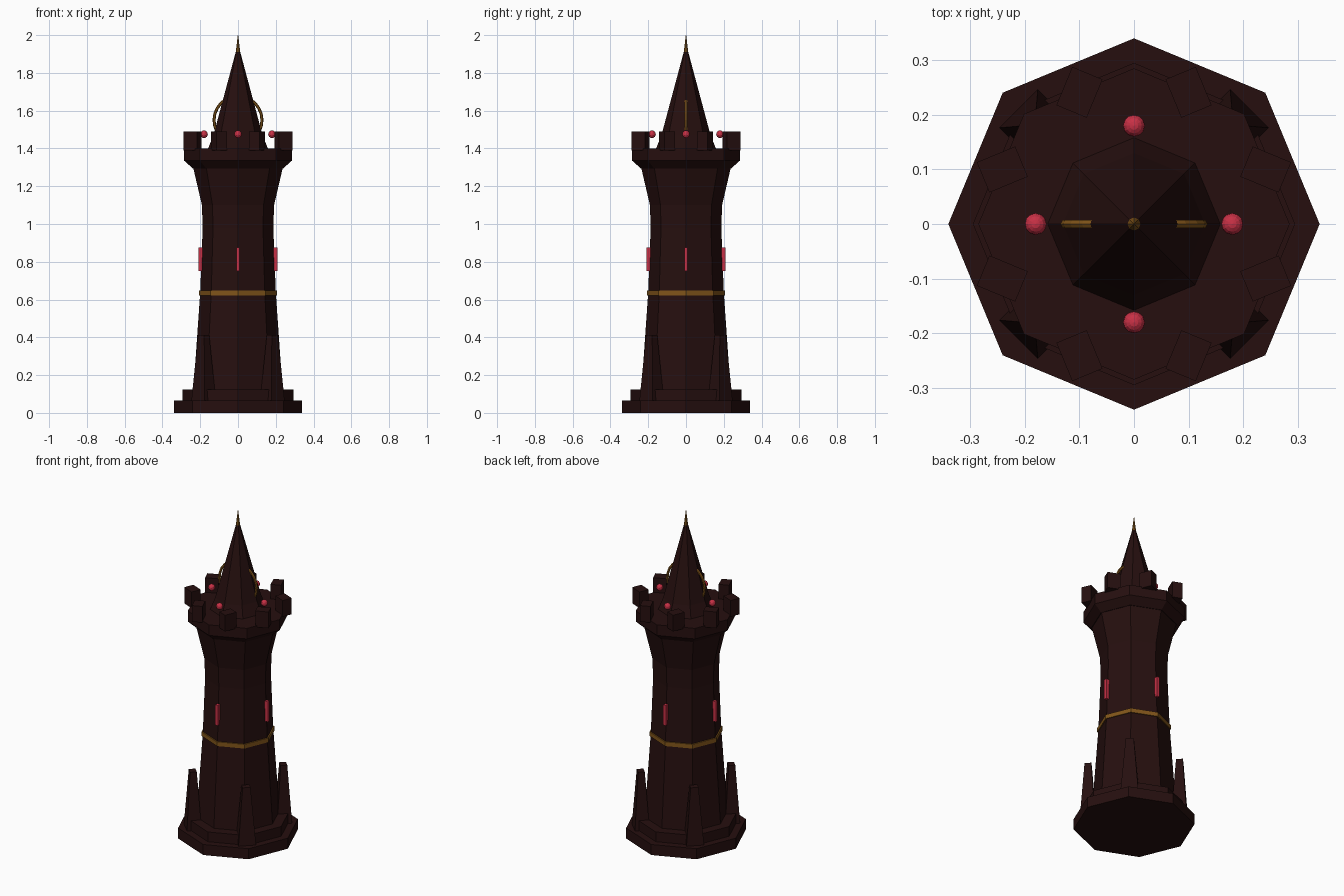
import bpy, bmesh, math
from mathutils import Matrix, Vector

cube = bpy.data.objects.get("Cube")
if cube:
    bpy.data.objects.remove(cube, do_unlink=True)


def material(name, rgb):
    m = bpy.data.materials.new(name)
    m.use_nodes = True
    m.diffuse_color = (*rgb, 1)
    bsdf = m.node_tree.nodes["Principled BSDF"]
    bsdf.inputs["Base Color"].default_value = (*rgb, 1)
    bsdf.inputs["Roughness"].default_value = 0.8
    return m


STONE = material("dark maroon stone", (0.019, 0.0048, 0.0046))
GOLD = material("old gold", (0.22, 0.09, 0.01))
RED = material("crimson glow", (0.58, 0.03, 0.06))


def finish(name, bm, mat):
    bmesh.ops.recalc_face_normals(bm, faces=bm.faces)
    me = bpy.data.meshes.new(name)
    bm.to_mesh(me)
    bm.free()
    me.materials.append(mat)
    ob = bpy.data.objects.new(name, me)
    bpy.context.collection.objects.link(ob)
    return ob


def lathe(name, profile, mat, sides=8):
    """Stack of polygon rings (radius, z), corners on the axes, capped at both ends."""
    bm = bmesh.new()
    rings = [[bm.verts.new((r * math.cos(math.tau * i / sides),
                            r * math.sin(math.tau * i / sides), z))
              for i in range(sides)] for r, z in profile]
    for a, b in zip(rings, rings[1:]):
        for i in range(sides):
            j = (i + 1) % sides
            bm.faces.new((a[i], a[j], b[j], b[i]))
    bm.faces.new(rings[0])
    bm.faces.new(rings[-1])
    return finish(name, bm, mat)


def box(name, loc, size, turn, mat, taper=1.0):
    """Box turned about z, with its top face scaled by taper."""
    bm = bmesh.new()
    bmesh.ops.create_cube(bm, size=1)
    for v in bm.verts:
        k = taper if v.co.z > 0 else 1
        v.co = Vector((v.co.x * size[0] * k, v.co.y * size[1] * k, v.co.z * size[2]))
    bm.transform(Matrix.Translation(loc) @ Matrix.Rotation(turn, 4, 'Z'))
    return finish(name, bm, mat)


def polar(r, a, z):
    return Vector((r * math.cos(a), r * math.sin(a), z))


# Stepped base, flared shaft and overhanging platform
lathe("base_lower_step", [(0.34, 0), (0.34, 0.065)], STONE)
lathe("base_upper_step", [(0.295, 0.06), (0.295, 0.125)], STONE)
lathe("tower_shaft", [(0.236, 0.12), (0.2, 0.64), (0.187, 0.98), (0.191, 1.1),
                      (0.24, 1.31)], STONE)
lathe("battlement_platform", [(0.24, 1.295), (0.285, 1.335), (0.285, 1.4)], STONE)

# Gold belt round the shaft
lathe("shaft_band", [(0.207, 0.622), (0.207, 0.648)], GOLD)

# Pointed roof with finial
lathe("spire_roof", [(0.16, 1.395), (0.13, 1.47), (0.004, 1.94)], STONE)
lathe("spire_finial", [(0.012, 1.91), (0.001, 2.0)], GOLD)

# Merlons, one over each platform side
for i in range(8):
    a = math.radians(22.5 + 45 * i)
    box(f"merlon_{i + 1}", polar(0.261, a, 1.44), (0.076, 0.06, 0.1), -a, STONE)

# Tapered buttresses on the diagonals; slit windows and orbs on the axes
for i in range(4):
    a = math.radians(90 * i)
    d = a + math.radians(45)
    box(f"buttress_{i + 1}", polar(0.257, d, 0.238), (0.084, 0.1, 0.35), d, STONE, 0.45)
    box(f"slit_window_{i + 1}", polar(0.194, a, 0.813), (0.032, 0.018, 0.125), a, RED)
    bm = bmesh.new()
    bmesh.ops.create_uvsphere(bm, u_segments=12, v_segments=8, radius=0.02)
    bm.transform(Matrix.Translation(polar(0.18, a, 1.475)))
    finish(f"glowing_orb_{i + 1}", bm, RED)

# Upright gold hoop passing through the roof
bpy.ops.mesh.primitive_torus_add(location=(0, 0, 1.55), rotation=(math.pi / 2, 0, 0),
                                 major_segments=24, minor_segments=6,
                                 major_radius=0.127, minor_radius=0.008)
hoop = bpy.context.object
hoop.name = "roof_hoop"
hoop.data.materials.append(GOLD)
